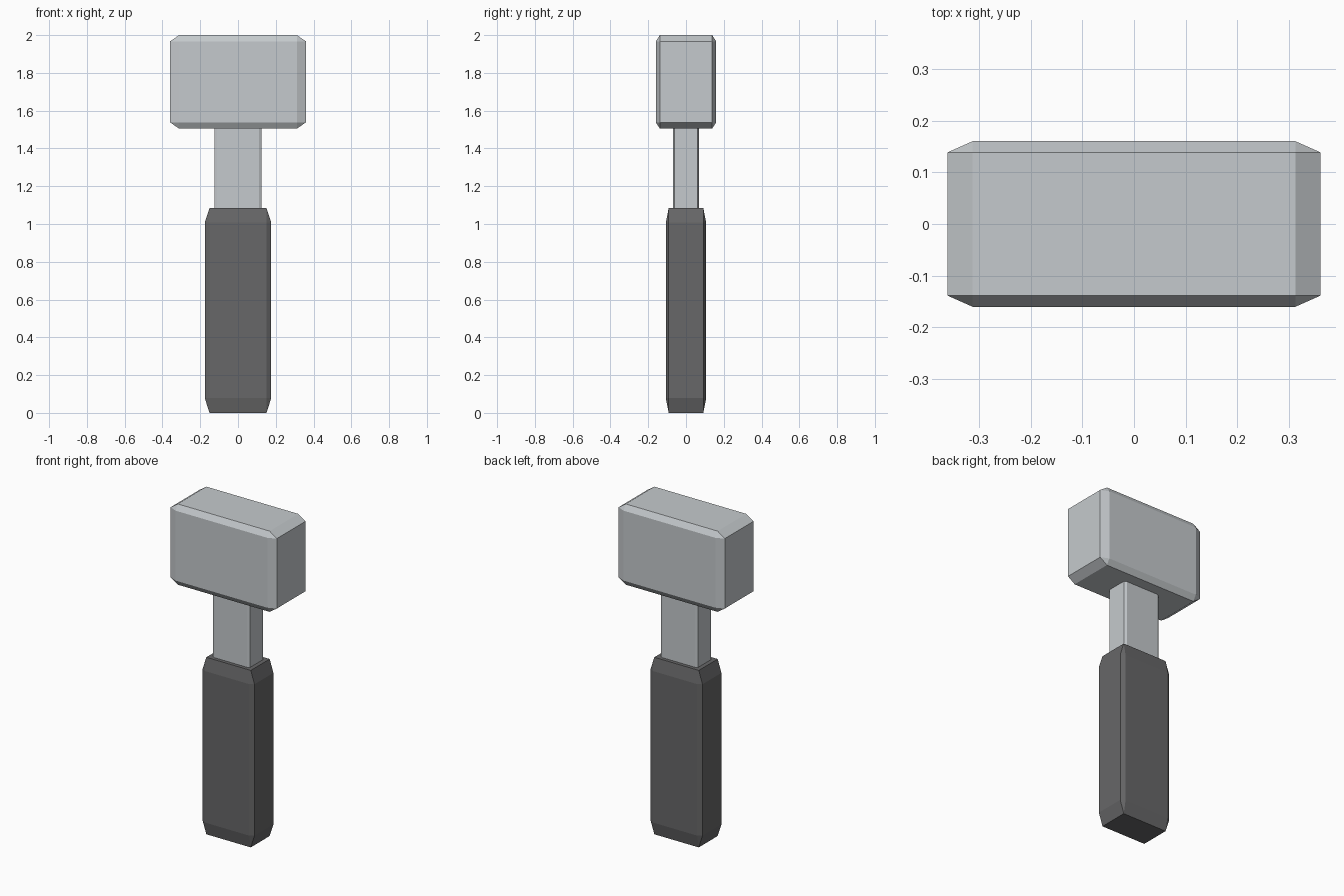
import bpy
import bmesh
from mathutils import Vector

cube = bpy.data.objects.get("Cube")
if cube:
    bpy.data.objects.remove(cube, do_unlink=True)


def make_material(name, rgb, metallic=0.0):
    mat = bpy.data.materials.new(name)
    mat.use_nodes = True
    mat.diffuse_color = (*rgb, 1)
    shader = mat.node_tree.nodes["Principled BSDF"]
    shader.inputs["Base Color"].default_value = (*rgb, 1)
    shader.inputs["Roughness"].default_value = 0.6
    return mat


def chamfered_box(name, width, depth, bottom, top, chamfer, mat):
    """Unit cube with all edges chamfered, then stretched to size."""
    bm = bmesh.new()
    bmesh.ops.create_cube(bm, size=1)
    bmesh.ops.bevel(bm, geom=bm.edges[:], offset=chamfer, segments=1,
                    affect='EDGES', profile=0.5)
    bmesh.ops.scale(bm, vec=Vector((width, depth, top - bottom)), verts=bm.verts)
    bmesh.ops.translate(bm, vec=Vector((0, 0, (top + bottom) / 2)), verts=bm.verts)
    mesh = bpy.data.meshes.new(name)
    bm.to_mesh(mesh)
    bm.free()
    mesh.materials.append(mat)
    obj = bpy.data.objects.new(name, mesh)
    bpy.context.collection.objects.link(obj)
    return obj


steel = make_material("light steel", (0.56, 0.59, 0.61))
grip = make_material("dark grip", (0.135, 0.135, 0.138))

# Block head, flat shaft running into head and grip, and the grip itself
chamfered_box("hammer_head", 0.72, 0.32, 1.505, 2.0, 0.067, steel)
chamfered_box("shaft", 0.25, 0.14, 0.9, 1.7, 0.06, steel)
chamfered_box("handle_grip", 0.352, 0.214, 0.0, 1.085, 0.072, grip)
